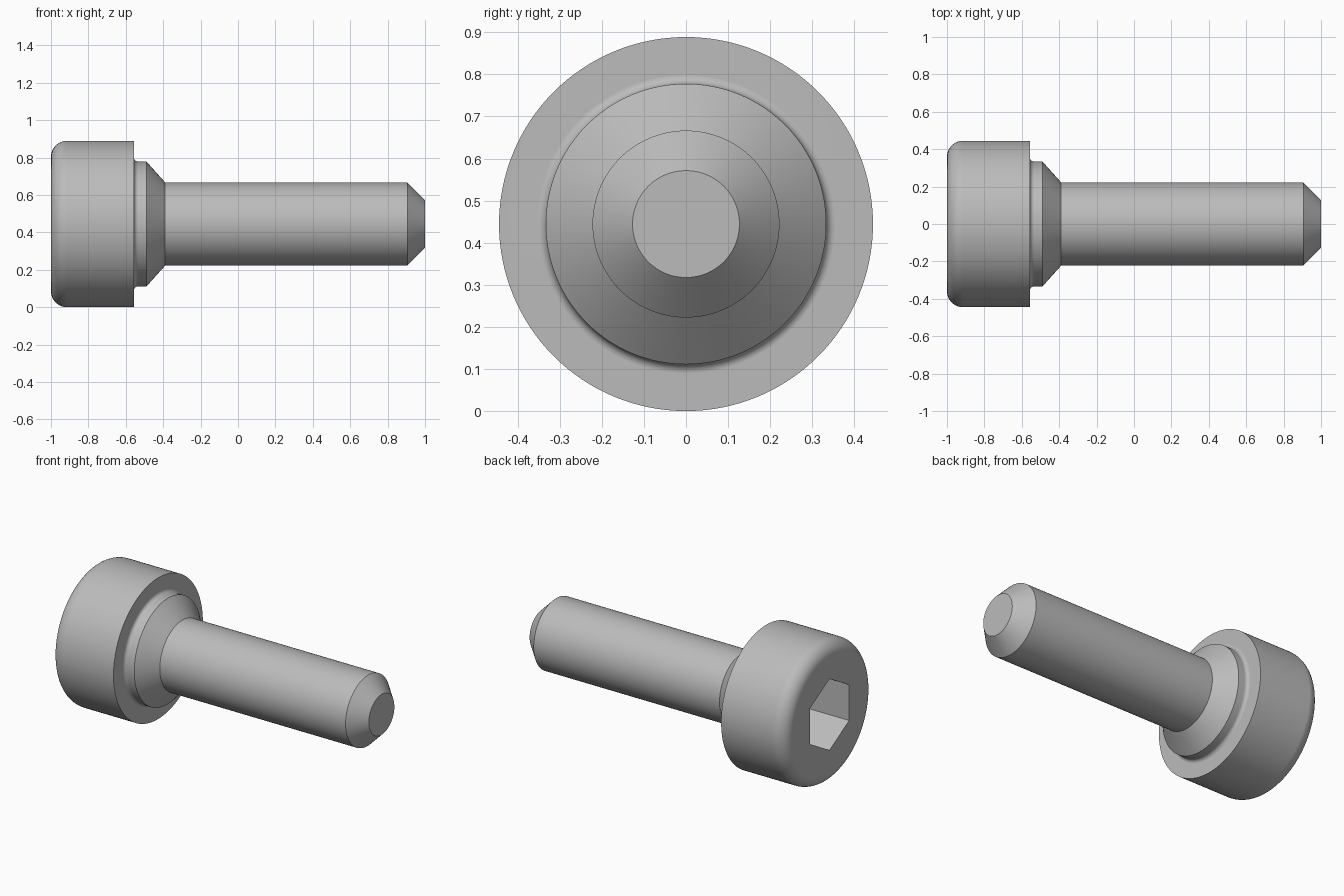
import bpy
import bmesh
from math import sin, cos, pi, radians
from mathutils import Matrix, Vector

cube = bpy.data.objects.get("Cube")
if cube:
    bpy.data.objects.remove(cube, do_unlink=True)

AXIS_Z = 0.4444      # height of the screw axis
HEAD_R, NECK_R, SHAFT_R, TIP_R = 0.4444, 0.3333, 0.2222, 0.127
HEAD_END = -0.556
SEGMENTS = 128

steel = bpy.data.materials.new("grey steel")
steel.use_nodes = True
colour = (0.5, 0.5, 0.5, 1)
steel.diffuse_color = colour
steel.node_tree.nodes["Principled BSDF"].inputs["Base Color"].default_value = colour


def make_object(name, bm):
    bmesh.ops.recalc_face_normals(bm, faces=bm.faces)
    mesh = bpy.data.meshes.new(name)
    bm.to_mesh(mesh)
    bm.free()
    mesh.materials.append(steel)
    obj = bpy.data.objects.new(name, mesh)
    bpy.context.collection.objects.link(obj)
    return obj


def arc(cx, cr, radius, start, end, steps):
    """Points (x, r) of a fillet in the profile plane."""
    angles = [radians(start + (end - start) * i / steps) for i in range(steps + 1)]
    return [(cx + radius * cos(a), cr + radius * sin(a)) for a in angles]


# Half profile from the head face to the tip
rim, fillet = 0.085, 0.022
profile = arc(-1 + rim, HEAD_R - rim, rim, 180, 90, 10)
profile += [(HEAD_END, HEAD_R)]
profile += arc(HEAD_END + fillet, NECK_R + fillet, fillet, 180, 270, 6)
profile += [(-0.489, NECK_R), (-0.389, SHAFT_R), (0.905, SHAFT_R), (1, TIP_R)]

# Screw body turned around the x axis
bm = bmesh.new()
rings = [[bm.verts.new((x, r * cos(2 * pi * i / SEGMENTS), AXIS_Z + r * sin(2 * pi * i / SEGMENTS)))
          for i in range(SEGMENTS)] for x, r in profile]
for a, b in zip(rings, rings[1:]):
    for i in range(SEGMENTS):
        j = (i + 1) % SEGMENTS
        bm.faces.new((a[i], a[j], b[j], b[i]))
bm.faces.new(rings[0])
bm.faces.new(rings[-1])
screw = make_object("socket_head_screw", bm)

# Hexagonal socket with corners at top and bottom
depth, hex_r = 0.31, 0.2245
bm = bmesh.new()
place = Matrix.Translation(Vector((-1, 0, AXIS_Z))) @ Matrix.Rotation(pi / 2, 4, "Y")
bmesh.ops.create_cone(bm, cap_ends=True, segments=6, radius1=hex_r, radius2=hex_r, depth=2 * depth)
spin = max(bm.verts, key=lambda v: v.co.x).co
turn = Matrix.Rotation(-Vector((spin.x, spin.y)).angle_signed(Vector((1, 0))) * -1, 4, "Z")
if abs(spin.y) < 0.001:
    turn = Matrix.Identity(4)
bmesh.ops.transform(bm, matrix=place @ turn, verts=bm.verts)
cutter = make_object("socket_cutter", bm)
cutter.hide_render = True

bpy.ops.object.select_all(action="DESELECT")
bpy.context.view_layer.objects.active = screw
screw.select_set(True)
cut = screw.modifiers.new("socket", "BOOLEAN")
cut.operation = "DIFFERENCE"
cut.solver = "EXACT"
cut.object = cutter
bpy.ops.object.modifier_apply(modifier=cut.name)
bpy.data.objects.remove(cutter, do_unlink=True)

# Smooth turned surfaces, crisp edges, flat end faces
bpy.ops.object.shade_smooth_by_angle(angle=radians(25))
weighted = screw.modifiers.new("weighted_normals", "WEIGHTED_NORMAL")
weighted.keep_sharp = True
